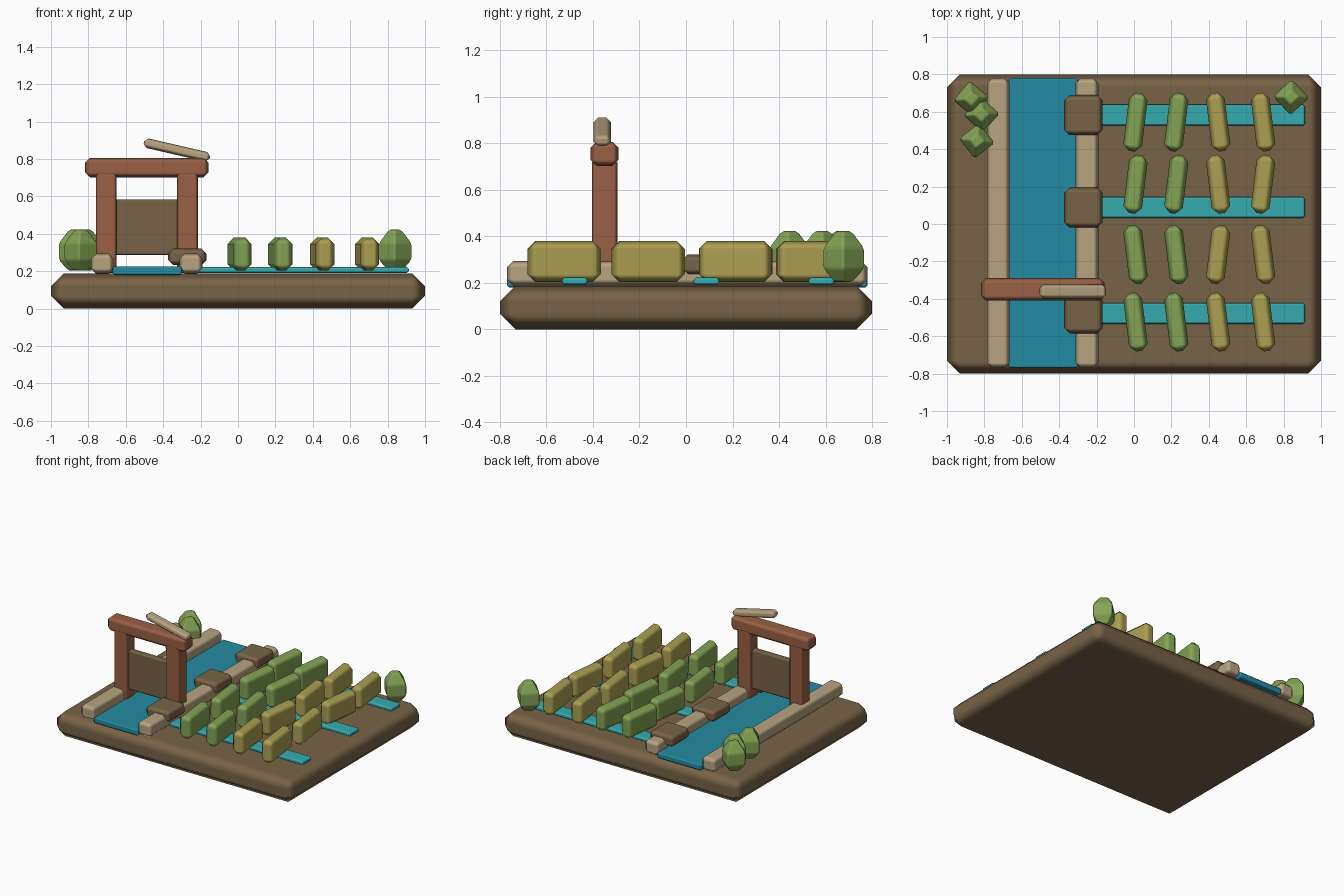
import bpy
import math
from mathutils import Vector

if "Cube" in bpy.data.objects:
    bpy.data.objects.remove(bpy.data.objects["Cube"], do_unlink=True)


def material(name, rgb):
    m = bpy.data.materials.new(name)
    m.use_nodes = True
    m.diffuse_color = (*rgb, 1)
    m.node_tree.nodes["Principled BSDF"].inputs["Base Color"].default_value = (*rgb, 1)
    return m


EARTH = material("earth brown", (0.19, 0.125, 0.063))
STONE = material("pale stone", (0.48, 0.37, 0.22))
WOOD = material("red wood", (0.32, 0.115, 0.06))
WATER = material("canal blue", (0.017, 0.26, 0.36))
CHANNEL = material("channel teal", (0.036, 0.41, 0.43))
GREEN = material("leaf green", (0.23, 0.37, 0.09))
YELLOW = material("crop yellow", (0.41, 0.35, 0.085))


def finish(name, verts, faces, mat, bevel):
    """Turn raw geometry into a softly chamfered object."""
    me = bpy.data.meshes.new(name)
    me.from_pydata(verts, [], faces)
    me.materials.append(mat)
    for p in me.polygons:
        p.use_smooth = True
    ob = bpy.data.objects.new(name, me)
    bpy.context.collection.objects.link(ob)
    mod = ob.modifiers.new("chamfer", 'BEVEL')
    mod.width = bevel
    mod.segments = 1
    mod.limit_method = 'NONE'
    mod.harden_normals = True
    return ob


def rings(profile):
    """Four-sided stack of square rings; profile holds (z, half x, half y)."""
    verts, faces = [], []
    for z, hx, hy in profile:
        verts += [(-hx, -hy, z), (hx, -hy, z), (hx, hy, z), (-hx, hy, z)]
    for k in range(len(profile) - 1):
        for i in range(4):
            j = (i + 1) % 4
            faces.append((4 * k + i, 4 * k + j, 4 * k + 4 + j, 4 * k + 4 + i))
    n = len(verts)
    faces += [(3, 2, 1, 0), (n - 4, n - 3, n - 2, n - 1)]
    return verts, faces


def box(name, xs, ys, zs, mat, bevel, rot=(0, 0, 0)):
    size = [b - a for a, b in (xs, ys, zs)]
    h = size[2] / 2
    verts, faces = rings([(-h, size[0] / 2, size[1] / 2), (h, size[0] / 2, size[1] / 2)])
    ob = finish(name, verts, faces, mat, bevel)
    ob.location = Vector([(a + b) / 2 for a, b in (xs, ys, zs)])
    ob.rotation_euler = [math.radians(a) for a in rot]
    return ob


# Ground slab
box("ground_slab", (-1, 1), (-0.8, 0.8), (0, 0.187), EARTH, 0.068)

# Main canal and its banks
box("canal_water", (-0.67, -0.30), (-0.77, 0.78), (0.18, 0.226), WATER, 0.01)
box("right_bank", (-0.787, -0.665), (-0.77, 0.78), (0.187, 0.294), STONE, 0.028)
box("left_bank", (-0.313, -0.19), (-0.77, 0.78), (0.187, 0.294), STONE, 0.028)

# Side channels with an outlet block on the bank
for i, y in enumerate((-0.478, 0.088, 0.582)):
    box(f"side_channel_{i}", (-0.3, 0.915), (y - 0.056, y + 0.056),
        (0.19, 0.223), CHANNEL, 0.012)
    box(f"outlet_block_{i}", (-0.373, -0.168), (y - 0.107, y + 0.107),
        (0.232, 0.322), EARTH, 0.028)

# Sluice gate
for side, x in (("right", -0.705), ("left", -0.27)):
    box(f"gate_post_{side}", (x - 0.055, x + 0.055), (-0.405, -0.295),
        (0.19, 0.73), WOOD, 0.014)
box("gate_beam", (-0.817, -0.158), (-0.41, -0.29), (0.702, 0.806), WOOD, 0.026)
box("gate_panel", (-0.67, -0.31), (-0.375, -0.325), (0.287, 0.583), EARTH, 0.01)
box("gate_lever", (-0.508, -0.146), (-0.397, -0.323), (0.822, 0.874),
    STONE, 0.02, (0, 13, 0))

# Crop rows: four columns, each plant leaning slightly left or right
columns = ((0.008, GREEN, "RRLL"), (0.226, GREEN, "RRLL"),
           (0.45, YELLOW, "LLRL"), (0.69, YELLOW, "LRLL"))
for c, (x, mat, leans) in enumerate(columns):
    for r, (y, lean) in enumerate(zip((0.545, 0.213, -0.163, -0.524), leans)):
        box(f"crop_{c}_{r}", (x - 0.05, x + 0.05), (y - 0.157, y + 0.157),
            (0.203, 0.379), mat, 0.034, (0, 0, 7 if lean == "L" else -7))

# Bushes: faceted egg shapes with a corner facing front
bush_profile = [(z, r * 0.72, r * 0.72) for z, r in
                ((0.203, 0.045), (0.26, 0.094), (0.35, 0.094), (0.422, 0.04))]
for i, (x, y, turn) in enumerate(((0.84, 0.678, 43), (-0.87, 0.67, 50),
                                  (-0.815, 0.585, 47), (-0.84, 0.445, 38))):
    bush = finish(f"bush_{i}", *rings(bush_profile), GREEN, 0.012)
    bush.location = (x, y, 0)
    bush.rotation_euler.z = math.radians(turn)
